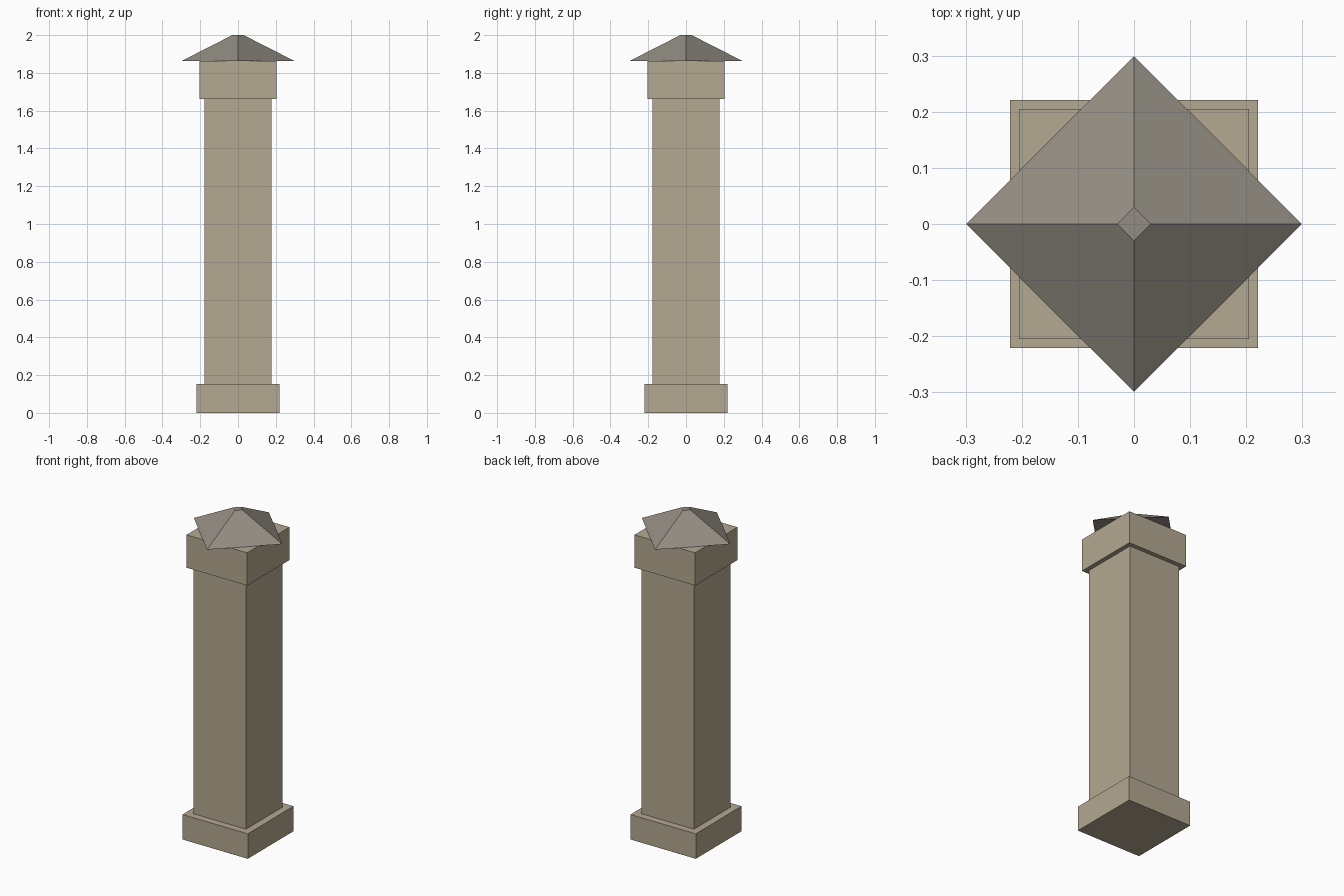
import bpy

if "Cube" in bpy.data.objects:
    bpy.data.objects.remove(bpy.data.objects["Cube"])


def make_material(name, rgb):
    mat = bpy.data.materials.new(name)
    mat.diffuse_color = (*rgb, 1.0)
    mat.use_nodes = True
    mat.node_tree.nodes["Principled BSDF"].inputs["Base Color"].default_value = mat.diffuse_color
    return mat


def add_block(name, half, z0, z1, mat):
    """Square block, centred on the z axis, between two heights."""
    bpy.ops.mesh.primitive_cube_add(size=1, location=(0, 0, (z0 + z1) / 2))
    obj = bpy.context.object
    obj.name = name
    obj.scale = (2 * half, 2 * half, z1 - z0)
    bpy.ops.object.transform_apply(location=False, rotation=False, scale=True)
    obj.data.materials.append(mat)
    return obj


stone = make_material("tan stone", (0.456, 0.392, 0.283))
roof_grey = make_material("warm grey", (0.292, 0.262, 0.223))

# Stacked square pillar
add_block("base", 0.221, 0.0, 0.153, stone)
add_block("shaft", 0.178, 0.153, 1.662, stone)
add_block("capital", 0.205, 1.662, 1.863, stone)

# Four-sided truncated pyramid, corners on the x and y axes
bpy.ops.mesh.primitive_cone_add(vertices=4, radius1=0.299, radius2=0.03,
                                depth=0.137, location=(0, 0, 1.9315))
roof = bpy.context.object
roof.name = "roof_cap"
roof.data.materials.append(roof_grey)
